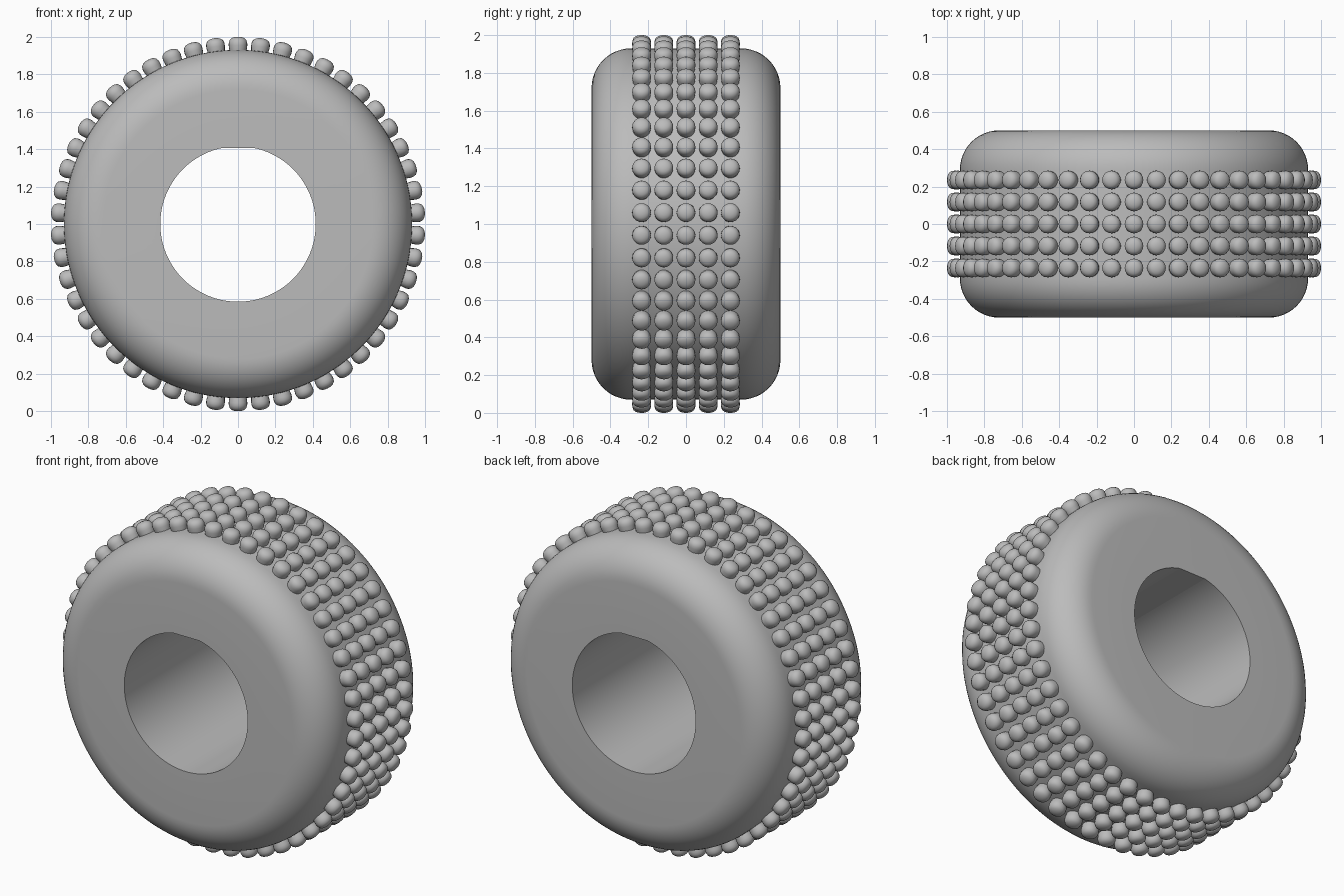
import bpy, bmesh
from math import pi, sin, cos, radians
from mathutils import Matrix, Vector

cube = bpy.data.objects.get("Cube")
if cube:
    bpy.data.objects.remove(cube, do_unlink=True)

GREY = (0.5, 0.5, 0.5, 1)
grey = bpy.data.materials.new("mid grey")
grey.use_nodes = True
grey.diffuse_color = GREY
grey.node_tree.nodes["Principled BSDF"].inputs["Base Color"].default_value = GREY

RADIUS, HALF_WIDTH, FILLET = 0.93, 0.5, 0.21
BORE, BORE_FLAT = 0.415, 0.405
STUDS, ROW_GAP = 50, 0.1175
CENTRE = Vector((0, 0, 1))


def lathe(bm, profile, segments, matrix, closed=False):
    """Turn (radius, height) points about local z; a zero radius becomes a pole."""
    rings = []
    for r, h in profile:
        if r == 0:
            rings.append([bm.verts.new(matrix @ Vector((0, 0, h)))] * segments)
        else:
            rings.append([bm.verts.new(matrix @ Vector((r * cos(a), r * sin(a), h)))
                          for a in (2 * pi * i / segments for i in range(segments))])
    pairs = list(zip(rings, rings[1:]))
    if closed:
        pairs.append((rings[-1], rings[0]))
    for low, high in pairs:
        for i in range(segments):
            j = (i + 1) % segments
            corners = dict.fromkeys((low[i], low[j], high[j], high[i]))
            bm.faces.new(list(corners))


def finish(bm, name, angle):
    bmesh.ops.recalc_face_normals(bm, faces=bm.faces)
    mesh = bpy.data.meshes.new(name)
    bm.to_mesh(mesh)
    bm.free()
    mesh.materials.append(grey)
    obj = bpy.data.objects.new(name, mesh)
    bpy.context.collection.objects.link(obj)
    bpy.ops.object.select_all(action='DESELECT')
    obj.select_set(True)
    bpy.context.view_layer.objects.active = obj
    bpy.ops.object.shade_smooth_by_angle(angle=radians(angle))


# Tyre body: rounded shoulders, flat side walls and a straight bore
quarter = [(RADIUS - FILLET + FILLET * sin(a), HALF_WIDTH - FILLET + FILLET * cos(a))
           for a in (pi / 2 * i / 12 for i in range(13))]
half = [(BORE, HALF_WIDTH)] + quarter
section = half + [(r, -h) for r, h in reversed(half)]
bm = bmesh.new()
lathe(bm, section, 144, Matrix.Translation(CENTRE) @ Matrix.Rotation(pi / 2, 4, 'X'), True)
# Flat key along the top of the bore
for v in bm.verts:
    if Vector((v.co.x, v.co.z - 1)).length < BORE + 0.01:
        v.co.z = min(v.co.z, 1 + BORE_FLAT)
finish(bm, "tyre_body", 10)

# Tread studs: domed pegs in five aligned rows
stud = [(0.044, 0.91), (0.047, 0.935), (0.05, 0.955), (0.049, 0.97),
        (0.043, 0.985), (0.031, 0.994), (0.016, 0.999), (0, 1)]
for row in range(5):
    bm = bmesh.new()
    for i in range(STUDS):
        place = (Matrix.Translation(CENTRE + Vector((0, (row - 2) * ROW_GAP, 0)))
                 @ Matrix.Rotation(2 * pi * i / STUDS, 4, 'Y'))
        lathe(bm, stud, 20, place)
    finish(bm, f"tread_stud_row_{row + 1}", 60)
